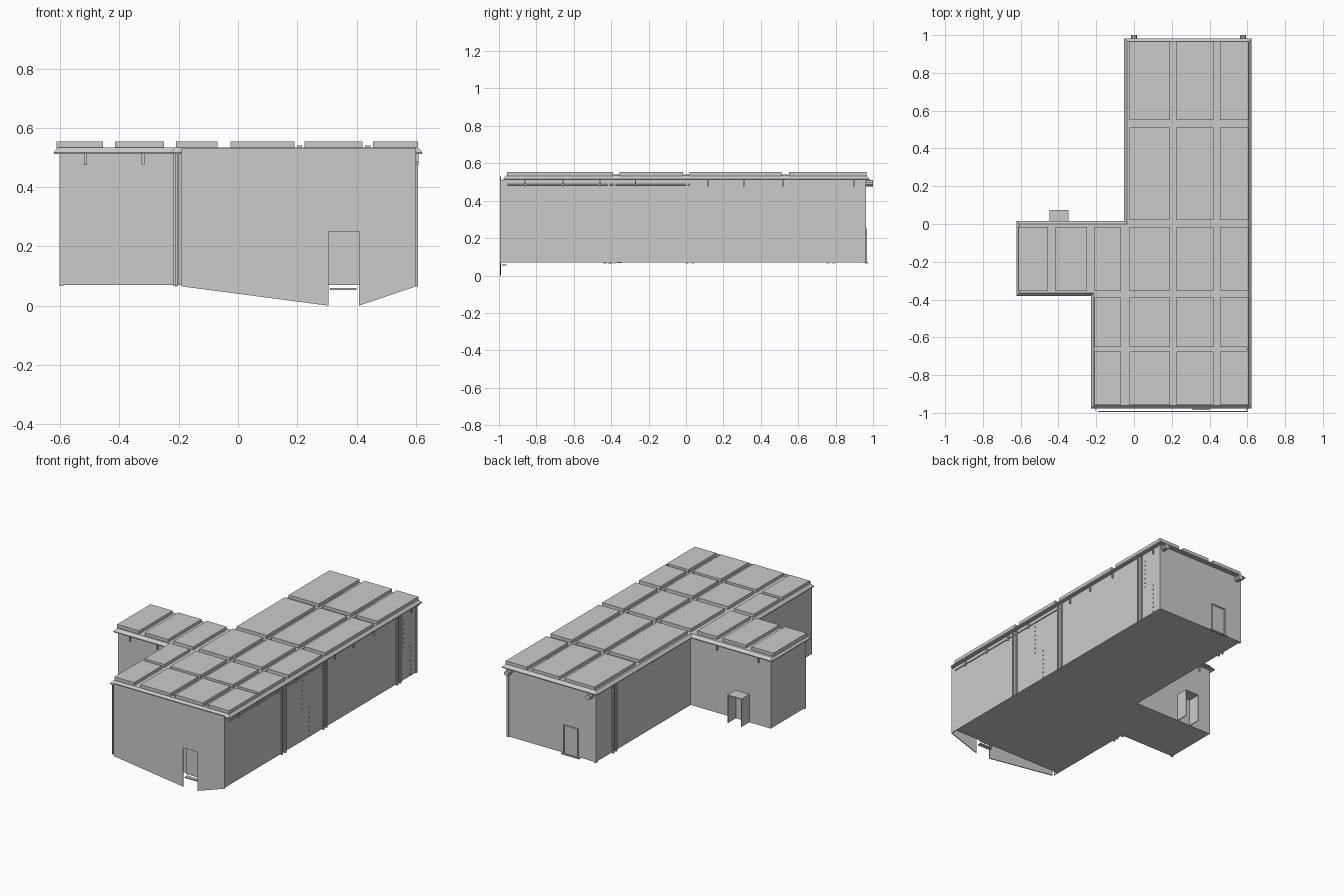
import bpy, bmesh
from mathutils import Vector, Matrix

if "Cube" in bpy.data.objects:
    bpy.data.objects.remove(bpy.data.objects["Cube"])

Z0, Z1 = 0.07, 0.515            # floor and eaves height
XR, XM, XF, XW = 0.60, -0.03, -0.205, -0.60   # wall planes: right, back wing, front wing, side wing
YB, YF = 0.96, -0.955
YW1, YW0 = -0.005, -0.358       # back and front of side wing

FOOT = [(XF, YF), (XR, YF), (XR, YB), (XM, YB), (XM, YW1), (XW, YW1), (XW, YW0), (XF, YW0)]


def finish(name, bm):
    bmesh.ops.recalc_face_normals(bm, faces=bm.faces[:])
    me = bpy.data.meshes.new(name)
    bm.to_mesh(me)
    bm.free()
    ob = bpy.data.objects.new(name, me)
    bpy.context.collection.objects.link(ob)
    return ob


def add_box(bm, x0, x1, y0, y1, z0, z1):
    c = Vector(((x0 + x1) / 2, (y0 + y1) / 2, (z0 + z1) / 2))
    s = Matrix.Diagonal((x1 - x0, y1 - y0, z1 - z0, 1))
    bmesh.ops.create_cube(bm, size=1, matrix=Matrix.Translation(c) @ s)


def boxes(name, items):
    bm = bmesh.new()
    for it in items:
        add_box(bm, *it)
    return finish(name, bm)


def add_rod(bm, a, b, r, n=8):
    a, b = Vector(a), Vector(b)
    m = Matrix.Translation((a + b) / 2) @ (b - a).to_track_quat('Z', 'Y').to_matrix().to_4x4()
    bmesh.ops.create_cone(bm, cap_ends=True, segments=n, radius1=r, radius2=r,
                          depth=(b - a).length, matrix=m)


def offset(pts, d):
    # outward offset of a counter-clockwise right-angled outline
    out = []
    for i, p in enumerate(pts):
        p = Vector(p)
        e1 = (p - Vector(pts[i - 1])).normalized()
        e2 = (Vector(pts[(i + 1) % len(pts)]) - p).normalized()
        out.append(p + d * Vector((e1.y + e2.y, -e1.x - e2.x)))
    return out


def loft(name, rings):
    # stack of outlines: (offset, z)
    bm = bmesh.new()
    prev = None
    for k, (d, z) in enumerate(rings):
        ring = [bm.verts.new((p.x, p.y, z)) for p in offset(FOOT, d)]
        if prev:
            for i in range(len(ring)):
                j = (i + 1) % len(ring)
                bm.faces.new((prev[i], prev[j], ring[j], ring[i]))
        if k in (0, len(rings) - 1):
            bm.faces.new(ring)
        prev = ring
    return finish(name, bm)


# Main walls and sloped eaves
loft("walls", [(0, Z0), (0, Z1)])
loft("eaves", [(0.021, 0.511), (0.022, 0.517), (0.006, 0.534)])

# Raised roof panels, separated by grooves
cols = [(-0.612, -0.455), (-0.415, -0.25), (-0.21, -0.07), (-0.025, 0.19), (0.225, 0.42), (0.455, 0.607)]
rows = [(-0.957, -0.675), (-0.65, -0.39), (-0.355, -0.015), (0.02, 0.51), (0.55, 0.966)]
first_col = [2, 2, 0, 3, 3]
boxes("roof_panels", [(*c, *r, 0.53, 0.554)
                      for r, f in zip(rows, first_col) for c in cols[f:]])
boxes("roof_groove_end", [(0.597, 0.607, -0.676, -0.649, 0.53, 0.554)])

# Low strips lying in the long grooves
boxes("groove_strips", [(x - 0.009, x + 0.009, y0, 0.77, 0.53, 0.54)
                        for x, y0 in ((0.2075, -0.94), (0.4375, -0.94))])

# Front wall sheet with sagging lower edge and door notch
bm = bmesh.new()
prof = [(-0.19, 0.065), (0.305, 0.0), (0.305, 0.25), (0.408, 0.25), (0.408, 0.0),
        (0.60, 0.065), (0.60, 0.53), (-0.19, 0.53)]
f = bm.faces.new([bm.verts.new((x, -0.995, z)) for x, z in prof])
ext = bmesh.ops.extrude_face_region(bm, geom=[f])
bmesh.ops.translate(bm, vec=(0, 0.006, 0),
                    verts=[v for v in ext['geom'] if isinstance(v, bmesh.types.BMVert)])
finish("front_wall", bm)
boxes("front_wall_returns", [(0.596, 0.60, -0.99, YF, Z0, 0.512),
                             (XF, XF + 0.004, -0.99, YF, Z0, 0.512)])
boxes("front_door", [(0.305, 0.408, -0.965, YF, Z0, 0.25)])
boxes("front_step", [(0.31, 0.40, -0.985, -0.96, 0.053, 0.06)])

# Back door with frame and step
boxes("back_door", [(0.10, 0.19, YB, YB + 0.003, Z0, 0.245)])
boxes("back_door_frame", [(0.093, 0.10, YB, YB + 0.008, Z0, 0.252),
                          (0.19, 0.197, YB, YB + 0.008, Z0, 0.252),
                          (0.10, 0.19, YB, YB + 0.008, 0.245, 0.252)])
boxes("back_step", [(0.08, 0.21, YB, YB + 0.012, 0.063, 0.07)])

# Open porch on the side wing
px0, px1, py = -0.447, -0.347, 0.073
boxes("porch", [(px0, px0 + 0.005, YW1, py, Z0, 0.25),
                (px1 - 0.005, px1, YW1, py, Z0, 0.25),
                (px0, px1, YW1, py, 0.245, 0.25)])

# Paired wall ribs on the long sides
ribs = []
for y in (-0.40, 0.02, 0.77):
    for dy in (-0.02, 0.012):
        ribs.append((XR, XR + 0.007, y + dy, y + dy + 0.012, 0.064, 0.512))
for dy in (-0.02, 0.012):
    ribs.append((XM - 0.007, XM, 0.77 + dy, 0.782 + dy, 0.064, 0.512))
    ribs.append((XF - 0.007, XF, -0.42 + dy, -0.408 + dy, 0.064, 0.512))
boxes("wall_ribs", ribs)

# Corner trims
boxes("corner_trims", [(x - 0.007, x + 0.007, y - 0.007, y + 0.007, 0.066, 0.512)
                       for x, y in ((XW + 0.005, YW0 + 0.005), (XF - 0.005, YW0 - 0.003),
                                    (XR - 0.004, YB - 0.004), (XM + 0.004, YB - 0.004))])

# Small hanging brackets under the eaves
br = [(XR, XR + 0.009, y - 0.004, y + 0.004, 0.475, 0.512)
      for y in (-0.86, -0.66, -0.46, -0.27, 0.12, 0.31, 0.52, 0.90)]
br += [(x - 0.005, x + 0.005, YW0 - 0.009, YW0, 0.475, 0.512) for x in (-0.515, -0.32)]
br += [(x - 0.005, x + 0.005, YW1, YW1 + 0.009, 0.475, 0.512) for x in (-0.515, -0.22)]
boxes("eaves_brackets", br)

# Conduit along the right wall and stub pipes at the back corners
bm = bmesh.new()
add_rod(bm, (XR + 0.004, -0.955, 0.485), (XR + 0.004, 0.02, 0.485), 0.0035, 6)
finish("conduit", bm)
bm = bmesh.new()
for x in (0.578, 0.0):
    add_rod(bm, (x, YB - 0.005, 0.493), (x, 1.0, 0.493), 0.017, 10)
finish("corner_pipes", bm)

# Rivet columns
bm = bmesh.new()
for y in (-0.21, 0.82):
    for k in range(7):
        add_rod(bm, (XR, y, 0.28 + k * 0.03), (XR + 0.005, y, 0.28 + k * 0.03), 0.004, 6)
        add_rod(bm, (XR, y + 0.075, 0.08 + k * 0.03), (XR + 0.005, y + 0.075, 0.08 + k * 0.03), 0.004, 6)
finish("rivets", bm)
